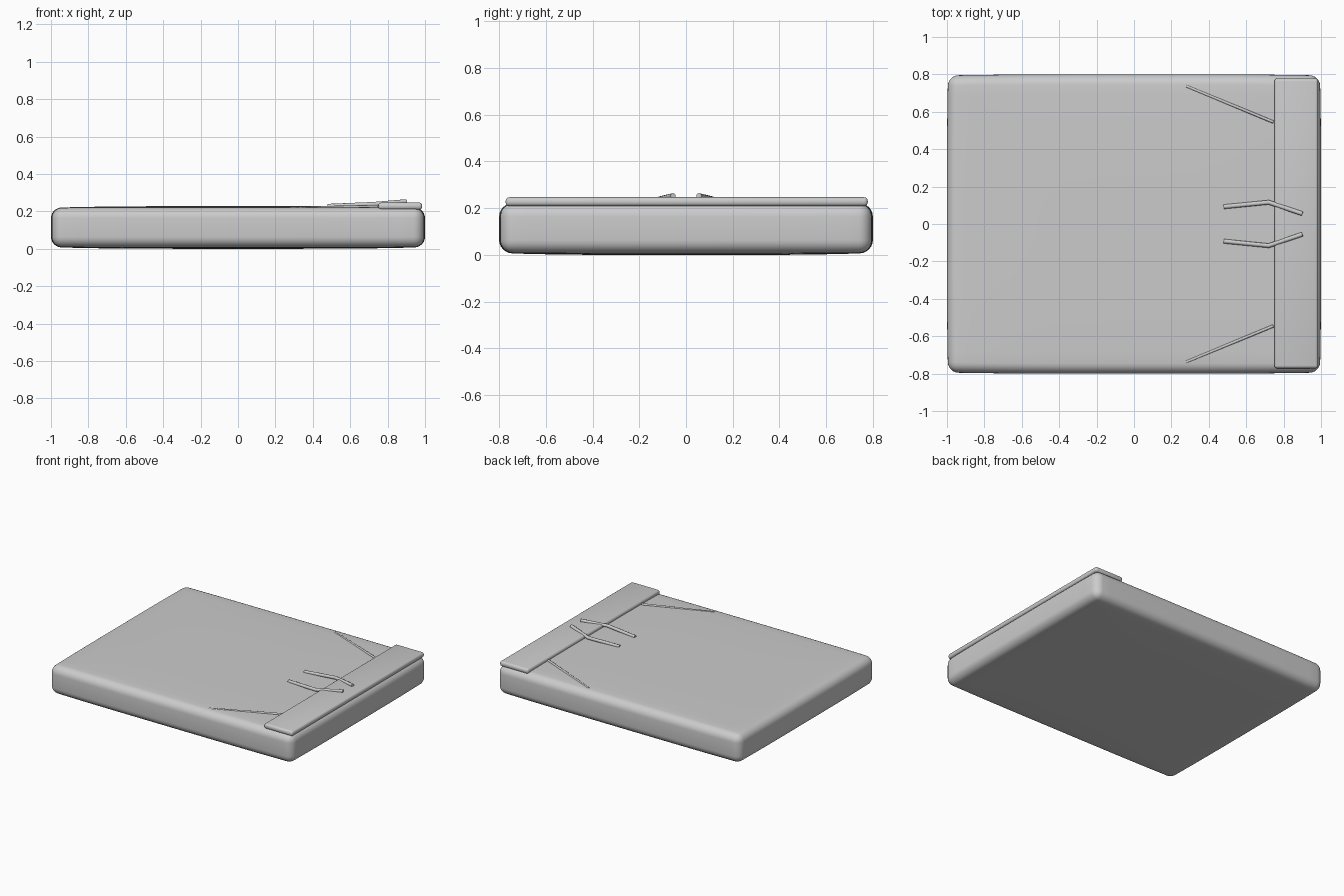
import bpy, bmesh
from mathutils import Vector

if "Cube" in bpy.data.objects:
    bpy.data.objects.remove(bpy.data.objects["Cube"])

grey = bpy.data.materials.new("light_grey")
grey.diffuse_color = (0.6, 0.6, 0.6, 1)
grey.use_nodes = True
grey.node_tree.nodes["Principled BSDF"].inputs["Base Color"].default_value = grey.diffuse_color


def finish(obj, name):
    obj.name = name
    obj.data.materials.clear()
    obj.data.materials.append(grey)
    bpy.ops.object.select_all(action='DESELECT')
    obj.select_set(True)
    bpy.context.view_layer.objects.active = obj
    bpy.ops.object.shade_smooth_by_angle(angle=0.9)


def rounded_slab(name, lo, hi, radius, segs, bulge=0.0, crown=0.0):
    """Rounded box whose faces puff outwards a little."""
    lo, hi = Vector(lo), Vector(hi)
    c, h = (lo + hi) / 2, (hi - lo) / 2
    inner = h - Vector((bulge, bulge, crown))
    bm = bmesh.new()
    bmesh.ops.create_cube(bm, size=2)
    for v in bm.verts:
        v.co = Vector(a * b for a, b in zip(v.co, inner))
    bmesh.ops.bevel(bm, geom=bm.edges[:], offset=radius, segments=segs,
                    profile=0.5, affect='EDGES')
    if crown:
        for axis in (0, 1):
            for i in range(-6, 7):
                n = Vector((0, 0, 0))
                n[axis] = 1
                p = n * (i / 6.5 * (inner[axis] - radius))
                bmesh.ops.bisect_plane(bm, geom=bm.verts[:] + bm.edges[:] + bm.faces[:],
                                       plane_co=p, plane_no=n)
        for v in bm.verts:
            x, y, z = (v.co[i] / inner[i] for i in range(3))
            v.co.z += crown * z * (1 - x ** 4) * (1 - y ** 4)
            v.co.x += bulge * x * (1 - y ** 4)
            v.co.y += bulge * y * (1 - x ** 4)
    for v in bm.verts:
        v.co += c
    bmesh.ops.recalc_face_normals(bm, faces=bm.faces[:])
    me = bpy.data.meshes.new(name)
    bm.to_mesh(me)
    bm.free()
    obj = bpy.data.objects.new(name, me)
    bpy.context.collection.objects.link(obj)
    finish(obj, name)


def cord(name, points, radius):
    """Thin round cord along a path."""
    cu = bpy.data.curves.new(name, 'CURVE')
    cu.dimensions = '3D'
    cu.bevel_depth = radius
    cu.bevel_resolution = 2
    cu.use_fill_caps = True
    sp = cu.splines.new('POLY')
    sp.points.add(len(points) - 1)
    for p, co in zip(sp.points, points):
        p.co = (*co, 1)
    obj = bpy.data.objects.new(name, cu)
    bpy.context.collection.objects.link(obj)
    bpy.ops.object.select_all(action='DESELECT')
    obj.select_set(True)
    bpy.context.view_layer.objects.active = obj
    bpy.ops.object.convert(target='MESH')
    finish(bpy.context.object, name)


# padded body
rounded_slab("padded_body", (-1, -0.8, 0), (1, 0.8, 0.228), 0.055, 6, 0.006, 0.009)
# folded strip across one end
rounded_slab("end_flap", (0.75, -0.772, 0.209), (0.985, 0.778, 0.247), 0.016, 4)

# mirrored ties and seam cords
for s, side in ((1, "back"), (-1, "front")):
    cord("tie_" + side, [(0.48, s * 0.092, 0.228), (0.72, s * 0.116, 0.238),
                         (0.9, s * 0.055, 0.253)], 0.012)
    cord("seam_cord_" + side, [(0.28, s * 0.737, 0.217), (0.745, s * 0.545, 0.227)], 0.008)
